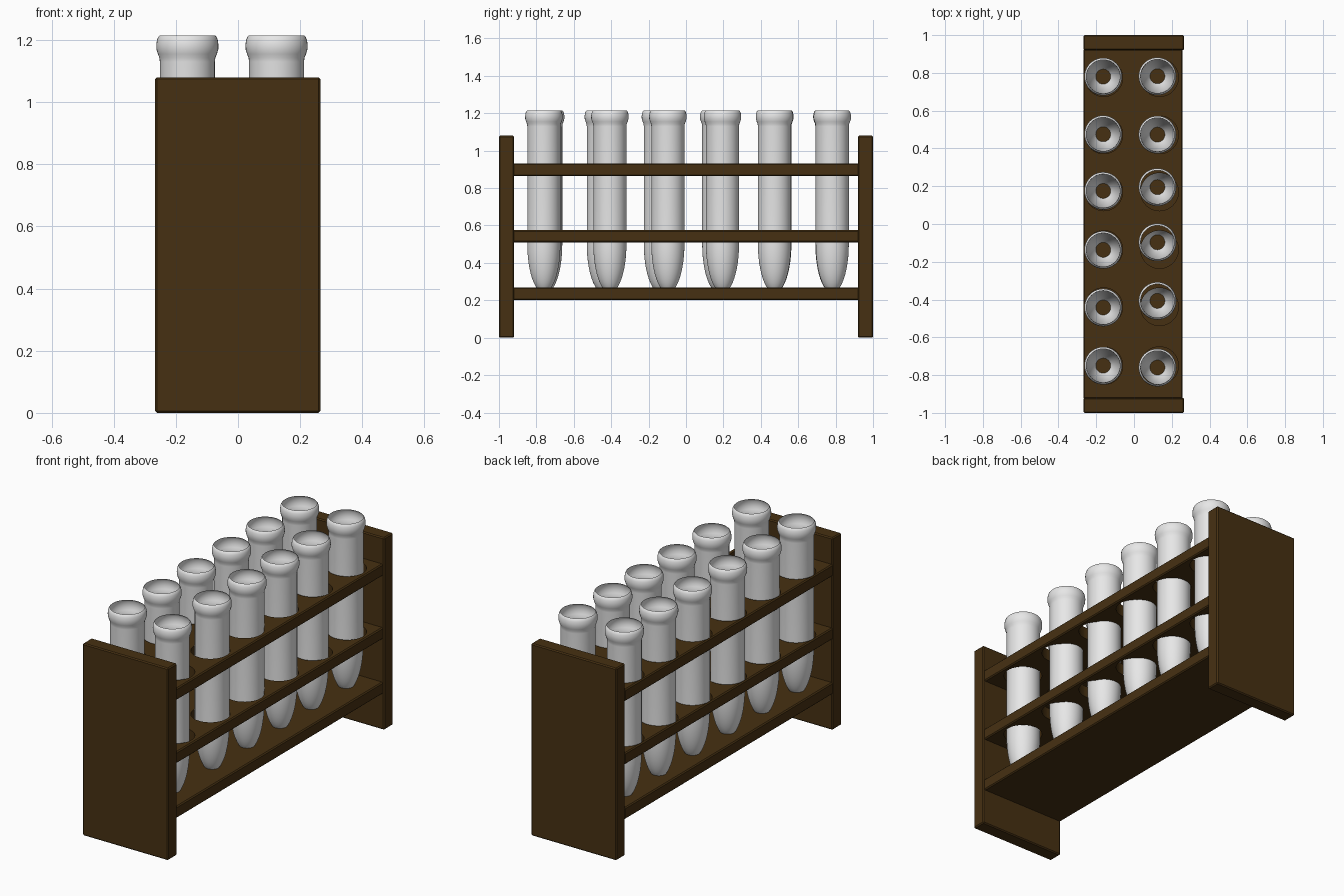
import bpy, bmesh, math

if "Cube" in bpy.data.objects:
    bpy.data.objects.remove(bpy.data.objects["Cube"])


def material(name, rgb):
    m = bpy.data.materials.new(name)
    m.diffuse_color = (*rgb, 1)
    m.use_nodes = True
    m.node_tree.nodes["Principled BSDF"].inputs["Base Color"].default_value = m.diffuse_color
    return m


WOOD = material("dark_wood", (0.062, 0.03, 0.006))
GLASS = material("pale_glass", (0.8, 0.8, 0.8))


def add_object(name, bm, mat=None):
    mesh = bpy.data.meshes.new(name)
    bm.to_mesh(mesh)
    bm.free()
    ob = bpy.data.objects.new(name, mesh)
    bpy.context.collection.objects.link(ob)
    if mat:
        mesh.materials.append(mat)
    return ob


def board(name, lo, hi):
    """Wooden board with slightly eased edges, between two corners."""
    bm = bmesh.new()
    bmesh.ops.create_cube(bm, size=1)
    for v in bm.verts:
        v.co = [(a + b) / 2 + c * (b - a) for a, b, c in zip(lo, hi, v.co)]
    bmesh.ops.bevel(bm, geom=bm.edges[:], offset=0.006, segments=1, affect='EDGES')
    return add_object(name, bm, WOOD)


# End panels
board("end_panel_front", (-0.267, -1, 0), (0.265, -0.92, 1.08))
board("end_panel_back", (-0.267, 0.92, 0), (0.265, 1, 1.08))

# Hole cutter shared by the two upper shelves
HOLE_Y = (-0.75, -0.438, -0.135, 0.17, 0.472, 0.775)
bm = bmesh.new()
for x in (-0.16, 0.135):
    for y in HOLE_Y:
        ret = bmesh.ops.create_cone(bm, cap_ends=True, segments=48,
                                    radius1=0.1, radius2=0.1, depth=2)
        bmesh.ops.translate(bm, verts=ret["verts"], vec=(x, y, 0.7))
cutter = add_object("hole_cutter", bm)
cutter.hide_render = True

# Shelves
for name, z0, z1 in (("bottom_shelf", 0.202, 0.268),
                     ("middle_shelf", 0.51, 0.575),
                     ("top_shelf", 0.865, 0.932)):
    shelf = board(name, (-0.267, -0.925, z0), (0.257, 0.925, z1))
    if name != "bottom_shelf":
        mod = shelf.modifiers.new("holes", 'BOOLEAN')
        mod.operation = 'DIFFERENCE'
        mod.solver = 'EXACT'
        mod.object = cutter
        bpy.context.view_layer.objects.active = shelf
        bpy.ops.object.modifier_apply(modifier=mod.name)
bpy.data.objects.remove(cutter)

# Test tube: elliptical bottom, straight wall, flared lip; open at the top
R, SPRING, BOTTOM = 0.0885, 0.5, 0.24
profile = [(R * math.sin(a), SPRING - (SPRING - BOTTOM) * math.cos(a))
           for a in (math.pi / 2 * i / 12 for i in range(13))]
profile += [(R, 1.13), (0.09, 1.143), (0.095, 1.155), (0.0995, 1.17),
            (0.1, 1.185), (0.098, 1.2), (0.094, 1.21), (0.089, 1.215)]
bm = bmesh.new()
verts = [bm.verts.new((r, 0, z)) for r, z in profile]
edges = [bm.edges.new(p) for p in zip(verts, verts[1:])]
bmesh.ops.spin(bm, geom=verts + edges, cent=(0, 0, 0), axis=(0, 0, 1),
               angle=2 * math.pi, steps=40)
bmesh.ops.remove_doubles(bm, verts=bm.verts, dist=1e-5)
bmesh.ops.recalc_face_normals(bm, faces=bm.faces)
# Make sure the open shell faces outwards
wall = max(bm.faces, key=lambda f: f.calc_area())
c = wall.calc_center_median()
if wall.normal.x * c.x + wall.normal.y * c.y < 0:
    bmesh.ops.reverse_faces(bm, faces=bm.faces)
for f in bm.faces:
    f.smooth = True
tube = add_object("test_tube", bm, GLASS)

# Two rows of tubes, the right row sitting loosely in its holes
spots = [(-0.163, y) for y in (-0.75, -0.442, -0.137, 0.175, 0.475, 0.78)]
spots += [(0.124, y) for y in (-0.76, -0.407, -0.097, 0.195, 0.473, 0.782)]
for i, (x, y) in enumerate(spots):
    ob = tube if i == 0 else tube.copy()
    if i:
        ob.name = f"test_tube_{i + 1}"
        bpy.context.collection.objects.link(ob)
    ob.location = (x, y, 0)
